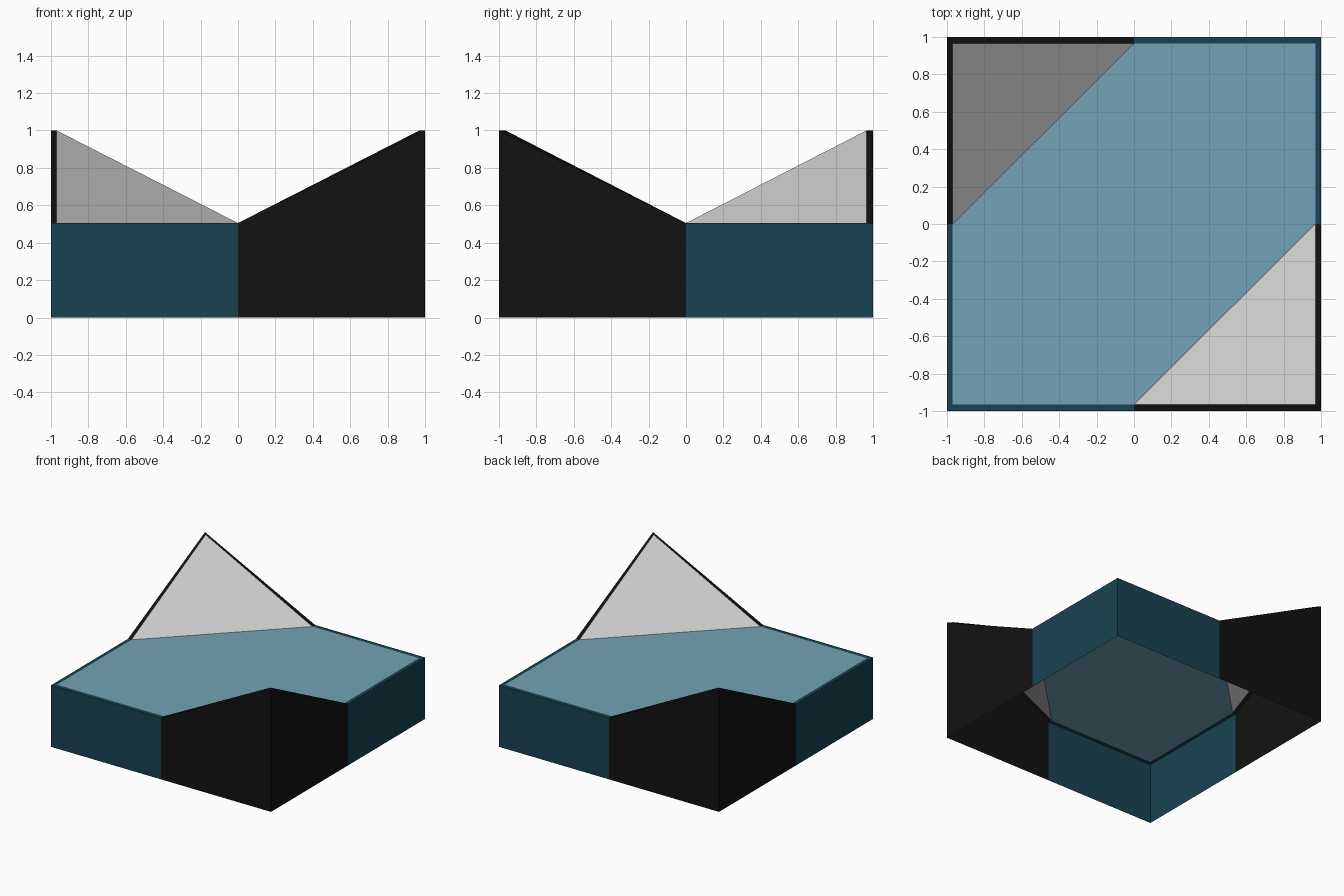
import bpy

if "Cube" in bpy.data.objects:
    bpy.data.objects.remove(bpy.data.objects["Cube"])

LOW, HIGH = 0.505, 1.0
IX, IY = 0.97, 0.965          # inner edge of the thin rim


def material(name, rgb):
    m = bpy.data.materials.new(name)
    m.diffuse_color = (*rgb, 1)
    m.use_nodes = True
    m.node_tree.nodes["Principled BSDF"].inputs["Base Color"].default_value = m.diffuse_color
    return m


teal = material("dark_teal", (0.009, 0.055, 0.085))
black = material("black", (0.006, 0.006, 0.006))
blue = material("slate_blue", (0.17, 0.36, 0.46))


def sheet(name, polys, mat=None):
    """One object made from flat polygons."""
    verts, faces = [], []
    for poly in polys:
        for p in poly:
            if p not in verts:
                verts.append(p)
        faces.append([verts.index(p) for p in poly])
    mesh = bpy.data.meshes.new(name)
    mesh.from_pydata(verts, [], faces)
    if mat:
        mesh.materials.append(mat)
    obj = bpy.data.objects.new(name, mesh)
    bpy.context.collection.objects.link(obj)


def edge_loop(s):
    """Half of the tile border, counter-clockwise: (outer, inner) pairs.
    s = -1 gives the opposite half, turned by 180 degrees."""
    half = [(-1, 0, LOW), (-1, -1, LOW), (0, -1, LOW), (1, -1, HIGH), (1, 0, LOW)]
    return [((s * x, s * y, z), (s * x * IX, s * y * IY, z)) for x, y, z in half]


def border(loop):
    """Outer wall and thin top rim along a run of border points."""
    polys = []
    for (o1, i1), (o2, i2) in zip(loop, loop[1:]):
        g1, g2 = (*o1[:2], 0), (*o2[:2], 0)
        polys += [[g1, g2, o2, o1], [o1, o2, i2, i1]]
    return polys


hexagon = []
for s, side in ((1, "front"), (-1, "back")):
    loop = edge_loop(s)
    inner = [i for _, i in loop]
    # open-bottomed walls with rim
    sheet(side + "_low_wall", border(loop[:3]), teal)
    sheet(side + "_raised_wall", border(loop[2:]), black)
    # sloping corner panel
    sheet(side + "_corner_slope", [inner[2:]])
    hexagon += inner[:3]

# flat middle surface
sheet("middle_deck", [hexagon], blue)
